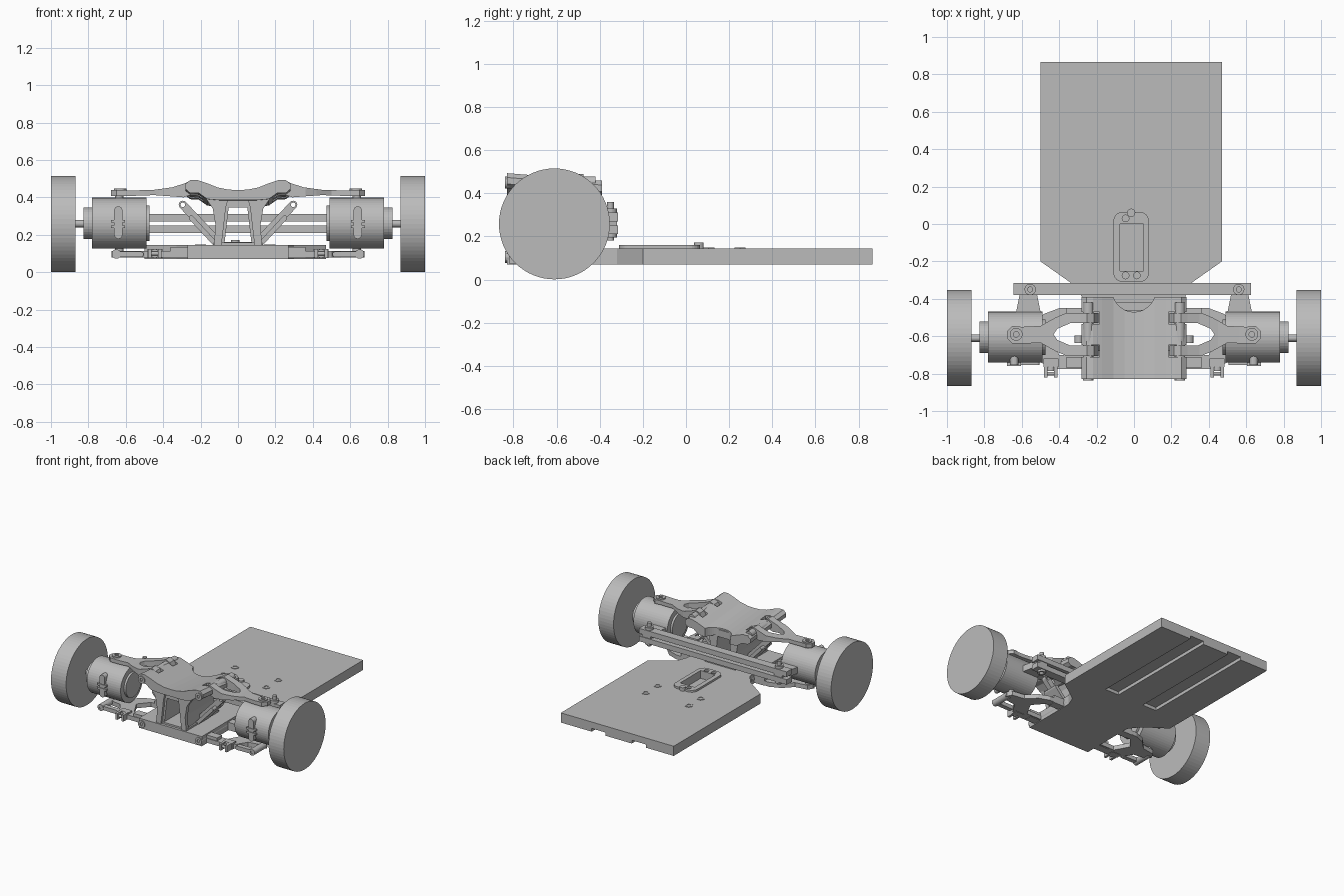
import bpy, bmesh, math
from mathutils import Vector

old = bpy.data.objects.get("Cube")
if old:
    bpy.data.objects.remove(old)

grey = bpy.data.materials.new("plain_grey")
grey.use_nodes = True
grey.diffuse_color = (0.5, 0.5, 0.5, 1)
grey.node_tree.nodes["Principled BSDF"].inputs["Base Color"].default_value = (0.5, 0.5, 0.5, 1)
mirrored = []


def prism(name, pts, axis, lo, hi, both=False):
    """Extrude an outline along an axis; both=True also makes the other side."""
    place = {"x": lambda u, v, w: (w, u, v),
             "y": lambda u, v, w: (u, w, v),
             "z": lambda u, v, w: (u, v, w)}[axis]
    bm = bmesh.new()
    face = bm.faces.new([bm.verts.new(place(u, v, lo)) for u, v in pts])
    moved = bmesh.ops.extrude_face_region(bm, geom=[face])["geom"]
    verts = [g for g in moved if isinstance(g, bmesh.types.BMVert)]
    bmesh.ops.translate(bm, verts=verts, vec=Vector(place(0, 0, hi - lo)))
    bmesh.ops.recalc_face_normals(bm, faces=bm.faces)
    mesh = bpy.data.meshes.new(name)
    bm.to_mesh(mesh)
    bm.free()
    mesh.materials.append(grey)
    obj = bpy.data.objects.new(name, mesh)
    bpy.context.scene.collection.objects.link(obj)
    if both:
        mirrored.append(obj)
    return obj


def circle(u, v, r, n=24):
    return [(u + r * math.cos(math.tau * i / n), v + r * math.sin(math.tau * i / n)) for i in range(n)]


def cyl(name, u, v, r, axis, lo, hi, both=False, n=24):
    return prism(name, circle(u, v, r, n), axis, lo, hi, both)


def rect(a, b, c, d):
    return [(a, c), (b, c), (b, d), (a, d)]


def rounded(a, b, c, d, r, n=6):
    pts = []
    for k, (u, v) in enumerate([(b - r, d - r), (a + r, d - r), (a + r, c + r), (b - r, c + r)]):
        for i in range(n + 1):
            t = (k + i / n) * math.pi / 2
            pts.append((u + r * math.cos(t), v + r * math.sin(t)))
    return pts


def link(p, q, r, n=8):
    """Capsule outline from p to q."""
    a = math.atan2(q[1] - p[1], q[0] - p[0])
    pts = []
    for c, start in ((q, a - math.pi / 2), (p, a + math.pi / 2)):
        pts += [(c[0] + r * math.cos(start + math.pi * i / n),
                 c[1] + r * math.sin(start + math.pi * i / n)) for i in range(n + 1)]
    return pts


def box(name, x0, x1, y0, y1, z0, z1, both=False):
    return prism(name, rect(x0, x1, y0, y1), "z", z0, z1, both)


def cut(target, *cutters):
    for c in cutters:
        mod = target.modifiers.new("cut", "BOOLEAN")
        mod.object = c
        mod.solver = "EXACT"
        with bpy.context.temp_override(object=target, active_object=target):
            bpy.ops.object.modifier_apply(modifier=mod.name)
        bpy.data.objects.remove(c)


# Chassis plate with tapered neck, strap grooves and motor pocket
plate = prism("chassis_plate", [(-.5, .865), (-.5, -.2), (-.33, -.32), (-.27, -.4), (-.27, -.83),
                                (.27, -.83), (.27, -.4), (.30, -.32), (.47, -.2), (.47, .865)],
              "z", .07, .145)
cut(plate, *[box("groove", x - .06, x + .06, -.07, 1, 0, .095) for x in (-.2, .145)])
cut(plate, box("pocket", -.075, .05, -.25, 0, .1, .2))
for i, (x, y) in enumerate([(-.2, .25), (-.2, .105), (.17, .25), (.17, .105)]):
    nut = cyl("chassis_nut", x, y, .03, "z", .12, .149, n=6)
    cut(nut, cyl("nut_hole", x, y, .016, "z", .13, .2))

# Raised rim around the pocket
rim = prism("pocket_rim", rounded(-.11, .08, -.31, .065, .05), "z", .14, .16)
cut(rim, prism("rim_hole", rect(-.075, .05, -.25, 0), "z", .1, .2))
cut(rim, *[cyl("screw_hole", x, y, .018, "z", .147, .2) for x, y in ((-.045, -.275), (.015, -.275), (-.045, .03))])
cyl("rim_peg", -.015, .06, .022, "z", .14, .172)

# Wheels, axles and hubs
cyl("wheel", -.61, .258, .257, "x", .87, 1, True, 64)
cyl("axle", -.61, .26, .02, "x", .8, .89, True)
cyl("hub_flange", -.605, .262, .085, "x", .77, .825, True, 32)
cyl("hub", -.605, .262, .136, "x", .49, .78, True, 48)
cyl("hub_inner_disc", -.605, .262, .095, "x", .474, .5, True, 32)
prism("hub_front_slot", link((.64, .2), (.64, .33), .022), "y", -.755, -.7, True)
box("hub_front_tab", .603, .68, -.76, -.7, .235, .25, True)
box("hub_front_tab_upper", .603, .68, -.76, -.7, .265, .28, True)
cyl("kingpin", .635, -.595, .022, "z", .09, .43, True)
prism("steering_arm", [(.5, -.47), (.63, -.47), (.6, -.32), (.53, -.32)][::-1], "z", .235, .285, True)

# Steering bars behind the axle with pivot bolts
for z in (.21, .27):
    box("steering_bar", -.645, .625, -.38, -.315, z, z + .04)
for x in (-.555, .56):
    cyl("steering_pivot", x, -.35, .03, "z", .195, .33)
    cyl("steering_bolt", x, -.35, .016, "z", .18, .36)

# Sculpted top cover, lower towards the rear
half = [(0, .436), (.05, .438), (.11, .45), (.17, .474), (.22, .49), (.255, .49), (.28, .47),
        (.28, .44), (.255, .422), (.21, .42), (.165, .388), (.1, .382)]
cover = prism("top_cover", half + [(-x, z) for x, z in half[:0:-1]], "y", -.83, -.39)
for v in cover.data.vertices:
    v.co.z -= (v.co.y + .79) * .08
cut(cover, cyl("rear_scoop", 0, -.354, .116, "z", .2, .7, n=48))
for y in (-.68, -.502):
    cut(cover, *[box("arm_slot", s - .055, s + .055, y - .032, y + .032, .2, .7) for s in (-.24, .24)])

# Bulkhead: two flared walls with sill and header
prism("bulkhead_wall", [(.16, .4), (.125, .34), (.11, .25), (.12, .13), (.075, .13), (.05, .345), (.04, .4)],
      "y", -.8, -.46, True)
box("bulkhead_header", -.12, .12, -.8, -.46, .345, .4)
box("bulkhead_sill", -.13, .13, -.81, -.42, .13, .158)
prism("bulkhead_front_flange", [(.175, .4), (.135, .34), (.12, .25), (.13, .13), (.09, .13), (.065, .345), (.05, .4)],
      "y", -.82, -.79, True)

# Diagonal braces with eyelets
brace = prism("diagonal_brace", link((.295, .36), (.11, .165), .022), "y", -.635, -.595, True)
cut(brace, cyl("eyelet", .295, .36, .012, "y", -.7, -.5))
prism("inner_brace", link((.25, .29), (.12, .15), .013), "y", -.68, -.55, True)

# Upper arms: forked in plan, then trimmed to the side-on curve
curve = [(.19, .425), (.215, .475), (.25, .49), (.285, .475), (.35, .454), (.45, .44), (.56, .437), (.68, .44),
         (.68, .408), (.56, .408), (.45, .412), (.35, .405), (.29, .4), (.25, .415)]
fork = [(.19, -.475), (.36, -.475), (.42, -.5), (.5, -.545), (.6, -.55), (.65, -.545), (.68, -.575),
        (.68, -.61), (.65, -.64), (.6, -.64), (.5, -.635), (.42, -.68), (.36, -.705), (.19, -.705),
        (.19, -.65), (.34, -.65), (.41, -.62), (.43, -.59), (.41, -.56), (.34, -.53), (.19, -.53)]
arm = prism("upper_arm", fork, "z", .35, .55, True)
side = prism("arm_curve", curve, "y", -.9, -.3)
mod = arm.modifiers.new("shape", "BOOLEAN")
mod.operation, mod.object, mod.solver = "INTERSECT", side, "EXACT"
with bpy.context.temp_override(object=arm, active_object=arm):
    bpy.ops.object.modifier_apply(modifier=mod.name)
bpy.data.objects.remove(side)
ball = cyl("upper_arm_cap", .63, -.59, .034, "z", .42, .448, True)
cut(ball, cyl("cap_socket", .63, -.59, .015, "z", .435, .5))
for z in (.45, .105):
    pin = cyl("arm_pivot_pin", .245, z, .028, "y", -.838, -.42, True)
    cut(pin, cyl("pin_socket", .245, z, .013, "y", -.9, -.82, n=6))

# Lower arms, forked towards the chassis
prism("lower_arm", [(.22, -.775), (.42, -.775), (.5, -.74), (.55, -.66), (.65, -.645), (.675, -.61), (.65, -.565),
                    (.55, -.55), (.48, -.48), (.4, -.45), (.22, -.45), (.22, -.51), (.39, -.51),
                    (.46, -.59), (.4, -.7), (.22, -.7)], "z", .078, .112, True)
box("lower_arm_inner_block", .26, .36, -.77, -.71, .075, .135, True)
box("lower_arm_inner_block_rear", .26, .36, -.51, -.45, .075, .135, True)

# Shock clevis and outer eyelet on the lower arms
box("clevis_base", .405, .485, -.765, -.72, .075, .125, True)
for x in (.41, .462):
    box("clevis_tab", x, x + .018, -.82, -.76, .075, .125, True)
cyl("clevis_pin", -.8, .1, .01, "x", .41, .48, True, 12)
cyl("clevis_boss", .445, .1, .024, "y", -.785, -.75, True)
eye = cyl("outer_eyelet", .65, .097, .025, "y", -.76, -.6, True)
cut(eye, cyl("outer_eyelet_hole", .65, .097, .011, "y", -.8, -.7))
prism("outer_link", link((.52, .095), (.65, .097), .015), "y", -.755, -.72, True)

# Make the matching right-hand parts
for obj in mirrored:
    obj.modifiers.new("mirror", "MIRROR").use_mirror_merge = False
